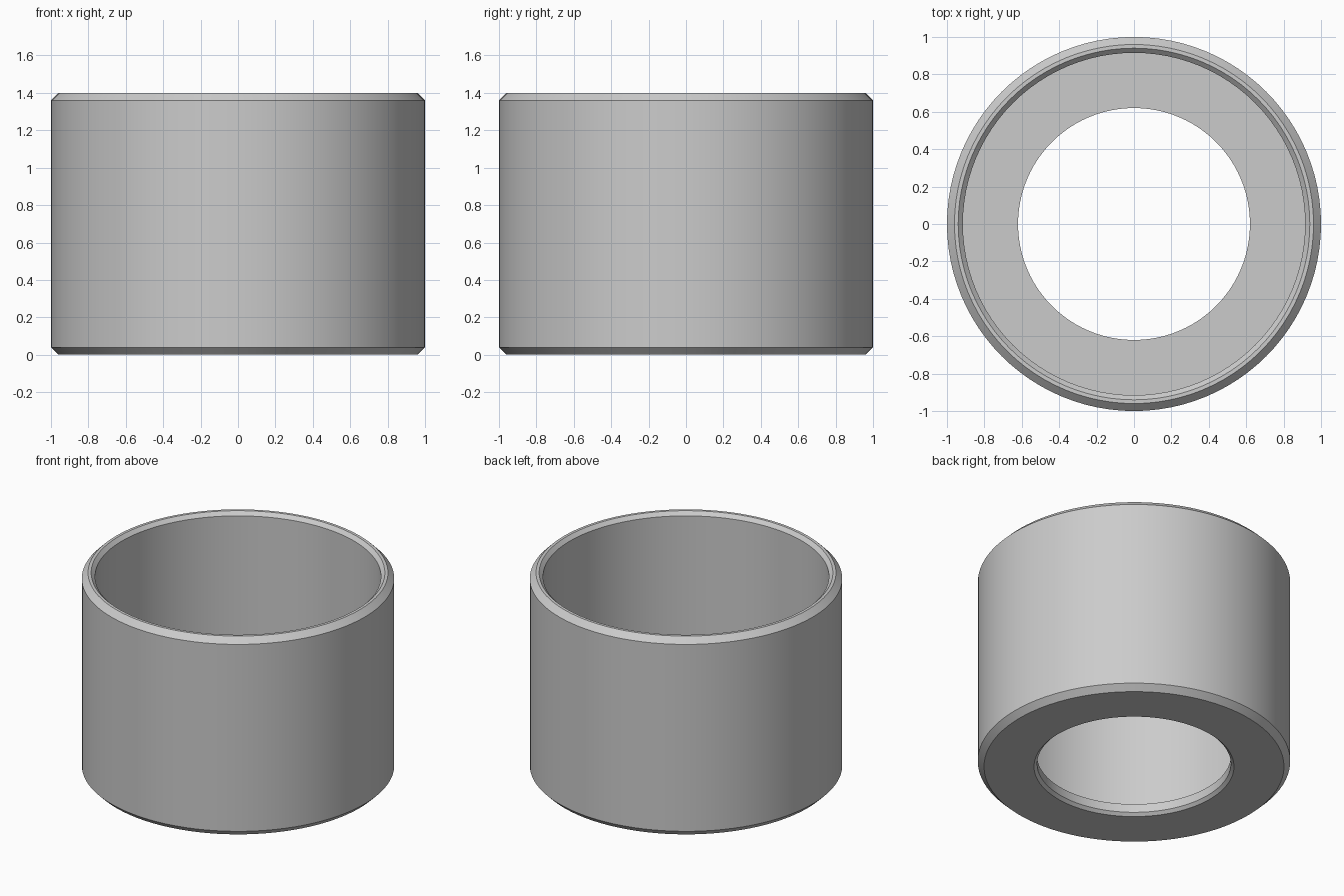
import bpy, bmesh, math

if "Cube" in bpy.data.objects:
    bpy.data.objects.remove(bpy.data.objects["Cube"])

SEGMENTS = 96

# Cross-section (radius, height) of the bushing, as a closed loop
profile = [
    (0.64, 0.0), (0.96, 0.0),       # underside
    (1.0, 0.04), (1.0, 1.36),       # outer wall between chamfers
    (0.96, 1.4), (0.94, 1.4),       # top rim
    (0.915, 1.375), (0.915, 0.08),  # inner chamfer and bore
    (0.62, 0.08), (0.62, 0.02),     # floor and its central hole
]

# Sweep the cross-section around the z axis
bm = bmesh.new()
rings = []
for i in range(SEGMENTS):
    a = 2 * math.pi * i / SEGMENTS
    rings.append([bm.verts.new((r * math.cos(a), r * math.sin(a), z)) for r, z in profile])
for i in range(SEGMENTS):
    here, there = rings[i], rings[(i + 1) % SEGMENTS]
    for j in range(len(profile)):
        k = (j + 1) % len(profile)
        bm.faces.new((here[j], there[j], there[k], here[k]))
bmesh.ops.recalc_face_normals(bm, faces=bm.faces)

mesh = bpy.data.meshes.new("cup_bushing")
bm.to_mesh(mesh)
bm.free()
cup = bpy.data.objects.new("cup_bushing", mesh)
bpy.context.collection.objects.link(cup)

# Plain grey metal
grey = bpy.data.materials.new("light_grey")
grey.diffuse_color = (0.6, 0.6, 0.6, 1.0)
grey.use_nodes = True
grey.node_tree.nodes["Principled BSDF"].inputs["Base Color"].default_value = grey.diffuse_color
mesh.materials.append(grey)

# Smooth round walls, crisp chamfer edges
bpy.context.view_layer.objects.active = cup
cup.select_set(True)
bpy.ops.object.shade_smooth_by_angle(angle=math.radians(30))
